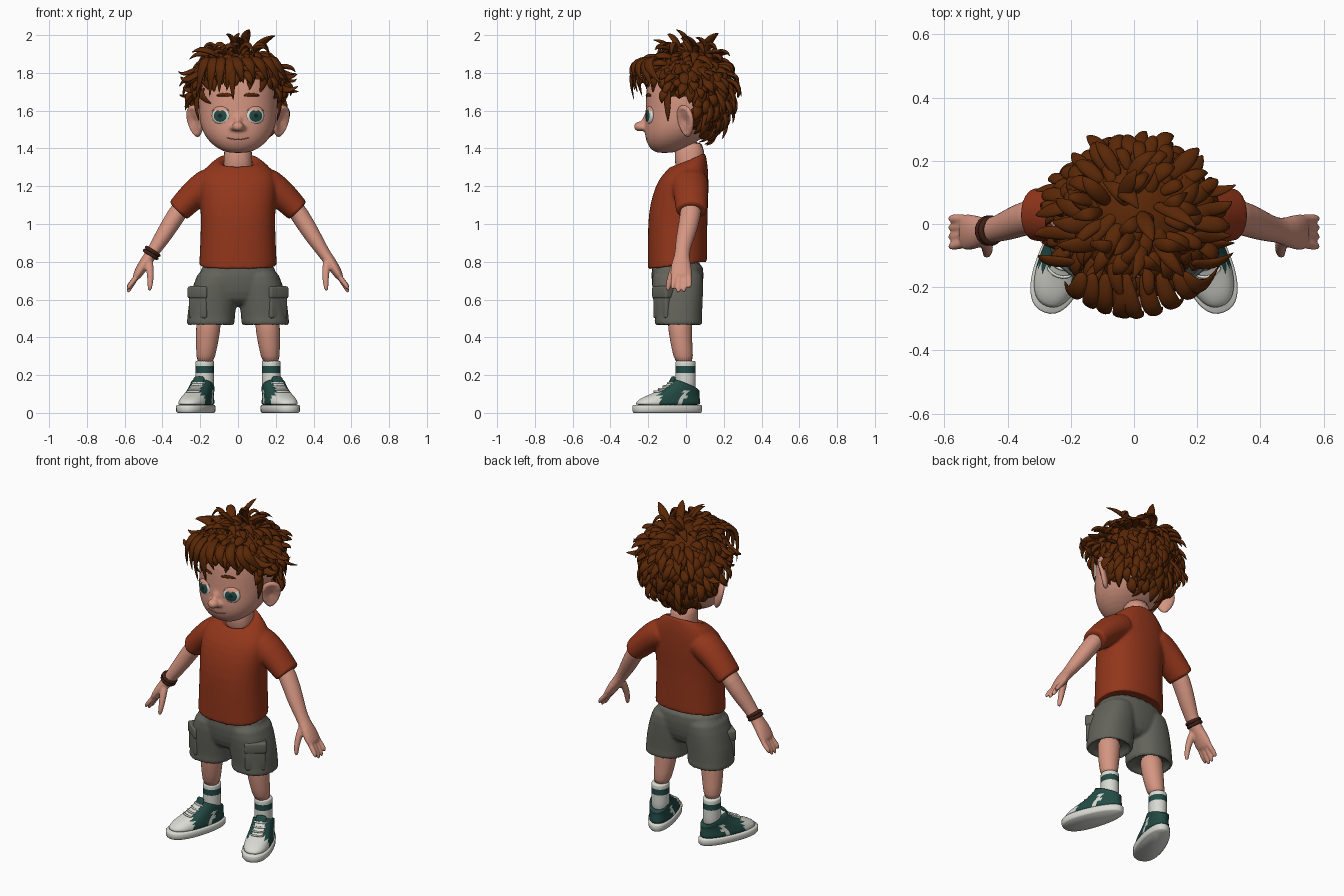
import bpy, bmesh, math, random
from math import sin, cos, pi, radians
from mathutils import Vector as V, Matrix
from mathutils.bvhtree import BVHTree

random.seed(4)
if "Cube" in bpy.data.objects:
    bpy.data.objects.remove(bpy.data.objects["Cube"])
new, move, spin = bmesh.new, Matrix.Translation, Matrix.Rotation

def material(name, *rgb):
    m = bpy.data.materials.new(name)
    m.use_nodes = True
    m.diffuse_color = (*rgb, 1)
    m.node_tree.nodes["Principled BSDF"].inputs["Base Color"].default_value = (*rgb, 1)
    return m

skin = material("skin", 0.66, 0.30, 0.22)
brown = material("hair brown", 0.1, 0.02, 0.002)
rust = material("rust shirt", 0.29, 0.037, 0.011)
grey = material("shorts grey", 0.125, 0.125, 0.105)
green = material("dark green", 0.017, 0.07, 0.06)
white = material("off white", 0.7, 0.7, 0.65)
leather = material("dark leather", 0.05, 0.015, 0.008)
lip = material("lip", 0.36, 0.12, 0.085)
black = material("pupil", 0.008, 0.02, 0.02)

def finish(name, bm, mats, rule=None, mirror=False, sub=1, voxel=0, matrix=Matrix()):
    bmesh.ops.recalc_face_normals(bm, faces=bm.faces)
    for f in bm.faces:
        f.smooth = True
        f.material_index = rule(f.calc_center_median()) if rule else 0
    bm.transform(matrix)
    ob = bpy.data.objects.new(name, bpy.data.meshes.new(name))
    bm.to_mesh(ob.data)
    bpy.context.collection.objects.link(ob)
    for m in mats:
        ob.data.materials.append(m)
    if sub:
        ob.modifiers.new("subdivide", "SUBSURF").levels = sub
        ob.modifiers["subdivide"].render_levels = sub
    if voxel:  # fuse overlapping parts into one soft surface
        fuse = ob.modifiers.new("fuse", "REMESH")
        fuse.mode, fuse.voxel_size, fuse.use_smooth_shade = "VOXEL", voxel, True
        ob.modifiers.new("soften", "SMOOTH").iterations = 4
    if mirror:
        ob.modifiers.new("mirror", "MIRROR")
    return ob

def loft(bm, rings):
    rows = [[bm.verts.new(p) for p in r] for r in rings]
    for a, b in zip(rows, rows[1:]):
        for i in range(len(a)):
            bm.faces.new((a[i - 1], a[i], b[i], b[i - 1]))
    bm.faces.new(rows[0][::-1])
    bm.faces.new(rows[-1])
    return bm

def stack(bm, rings, n=24, power=2.3, egg=0):
    """Horizontal rings: x, y, z, half width, half depth, optional slope."""
    out = []
    for x, y, z, rx, ry, *slope in rings:
        tilt, row = sum(slope), []
        for i in range(n):
            dx, dy = (math.copysign(abs(c) ** (2 / power), c) for c in (cos(2 * pi * i / n), sin(2 * pi * i / n)))
            row.append(V((x + rx * dx * (1 - egg * dy), y + ry * dy, z + tilt * ry * dy)))
        out.append(row)
    return loft(bm, out)

def tube(bm, pts, ref, n=12):
    """Rings across a path: x, y, z, radius along ref, other radius."""
    ps, out = [V(p[:3]) for p in pts], []
    for i, p in enumerate(ps):
        t = (ps[min(i + 1, len(ps) - 1)] - ps[max(i - 1, 0)]).normalized()
        u = (V(ref) - t * V(ref).dot(t)).normalized()
        a, b = u * pts[i][3], t.cross(u) * pts[i][4]
        out.append([p + a * cos(2 * pi * k / n) + b * sin(2 * pi * k / n) for k in range(n)])
    return loft(bm, out)

def ball(bm, centre, size, seg=24):
    bmesh.ops.create_uvsphere(bm, u_segments=seg, v_segments=seg, radius=1,
                              matrix=move(centre) @ Matrix.Diagonal((*size, 1)))
    return bm

# Head with nose, neck
bm = stack(new(), [
    (0, -.115, 1.376, .04, .035), (0, -.105, 1.386, .085, .072), (0, -.085, 1.42, .138, .12),
    (0, -.055, 1.47, .18, .165), (0, -.03, 1.53, .202, .189), (0, -.01, 1.6, .208, .204), (0, 0, 1.68, .211, .213),
    (0, 0, 1.76, .2, .205), (0, 0, 1.84, .165, .175), (0, 0, 1.9, .09, .1)], n=32, power=2.2)
ball(bm, (0, -.243, 1.516), (.033, .034, .027))
for s in (1, -1):
    ball(bm, (.024 * s, -.224, 1.51), (.018, .02, .016))
tube(bm, [(0, -.185, 1.62, .016, .012), (0, -.2, 1.58, .018, .016), (0, -.225, 1.535, .026, .022)], (1, 0, 0))
head = finish("head", bm, [skin], voxel=.009)
finish("neck", stack(new(), [(0, .02, 1.25, .09, .08), (0, .02, 1.33, .072, .075), (0, .015, 1.45, .078, .086)]), [skin])
bpy.context.view_layer.update()
face = BVHTree.FromObject(head, bpy.context.evaluated_depsgraph_get())

def on_face(x, z, lift=0):
    return face.ray_cast(V((x, -1, z)), V((0, 1, 0)))[0] - V((0, lift, 0))

# Eyes, eyelids and brows
for side, s in (("left", 1), ("right", -1)):
    place = move(on_face(.09 * s, 1.573, -.008)) @ V((.3 * s, -1, .02)).to_track_quat("Z", "Y").to_matrix().to_4x4()
    finish(side + "_eye", ball(new(), (0, 0, 0), (1, 1, 1)), [white, green, black],
           lambda c: 2 if c.z > .965 else 1 if c.z > .74 else 0, sub=0, matrix=place @ Matrix.Diagonal((.051, .046, .019, 1)))
    lid = ball(new(), (0, 0, 0), (1, 1, 1))
    bmesh.ops.delete(lid, geom=[v for v in lid.verts if v.co.y < .45], context="VERTS")
    finish(side + "_eyelid", lid, [skin], sub=0, matrix=place @ Matrix.Diagonal((.057, .052, .024, 1)))
    brow = [(*on_face(x * s, z, .002), r, .005) for x, z, r in
            ((.03, 1.678, .007), (.055, 1.685, .011), (.085, 1.686, .01), (.115, 1.679, .005))]
    finish(side + "_brow", tube(new(), brow, (0, 0, 1), 8), [brown])

# Mouth and ears
mouth = [(*on_face(x, 1.447 + 3 * x * x), .003, .003) for x in (-.06, -.04, -.02, 0, .02, .04, .06)]
finish("mouth", tube(new(), mouth, (0, 0, 1), 8), [lip])
ear = ball(new(), (0, 0, 0), (1, 1, 1))
for v in ear.verts:
    r = math.hypot(v.co.y, v.co.z)
    if v.co.x > 0 and r < .75:
        v.co.x -= .9 * (1 - r / .75) + .2
    v.co.y *= 1 + .25 * v.co.z
finish("ears", ear, [skin], mirror=True, matrix=move((.226, -.002, 1.545)) @ spin(radians(-46), 4, "Z")
       @ spin(radians(12), 4, "Y") @ Matrix.Diagonal((.024, .056, .086, 1)))

# Hair cap
C = V((0, .01, 1.7))

def hairline(y):
    return 1.79 if y < -.12 else 1.71 if y < .045 else 1.5

def scalp(d, r):
    return C + V((d.x * r, d.y * r * .97, d.z * r * (.98 if d.z > 0 else 1.08)))

cap = ball(new(), (0, 0, 0), (1, 1, 1), 32)
for v in cap.verts:
    v.co = scalp(v.co.copy(), .229)
bmesh.ops.delete(cap, geom=[v for v in cap.verts if v.co.z < hairline(v.co.y) - .04], context="VERTS")
finish("hair_cap", cap, [brown], sub=0)

# Hair locks
def lock(bm, a, b, c, w):
    a, b, c = V(a), V(b), V(c)
    pts = []
    for i, k in enumerate((.5, .9, 1, .85, .5, .06)):
        t = i / 5
        pts.append((*(a * (1 - t) ** 2 + b * 2 * t * (1 - t) + c * t * t), w * k, w * k * .5))
    tube(bm, pts, (c - a).cross((a + c) / 2 - C), 6)

def rnd(k):
    return V([random.uniform(-k, k) for _ in range(3)])

hair, count = new(), 460
crown = V((0, .2, 1)).normalized()
for i in range(count):
    z = 1 - 2 * (i + .5) / count
    r, a = math.sqrt(1 - z * z), i * 2.39996
    d = V((r * cos(a), r * sin(a), z))
    p = scalp(d, .234)
    if p.z > hairline(p.y):
        flow = (d * d.dot(crown) - crown + rnd(.5)).normalized()
        size = random.uniform(.08, .11) if p.y < .045 and z < .5 else random.uniform(.1, .14)
        mid = p + flow * size * .55 + d * random.uniform(.03, .055)
        tip = p + flow * size - d * random.uniform(-.005, .03) + rnd(.025)
        lock(hair, p - d * .015, mid, tip, random.uniform(.025, .035))
# Fringe sweeping over the forehead
for x, tx, tz in ((-.05, -.025, 1.65), (-.02, -.06, 1.7), (-.09, -.1, 1.69), (-.13, -.15, 1.67), (-.16, -.22, 1.66),
                  (-.03, .03, 1.74), (.03, .09, 1.76), (.08, .16, 1.745), (.13, .23, 1.72), (.15, .27, 1.74)):
    m = (x + tx) / 2
    lock(hair, (x, -.15, 1.88), (m, -.35 + 2 * m * m, 1.88), (tx, -.275 + 2 * tx * tx, tz), .036)
# Sideburns and side flicks
for s in (1, -1):
    lock(hair, (.2 * s, -.1, 1.75), (.24 * s, -.1, 1.65), (.205 * s, -.095, 1.54), .028)
    for y, z in ((-.12, 1.8), (-.04, 1.83), (.04, 1.79), (.1, 1.72), (-.08, 1.74)):
        lock(hair, (.18 * s, y, z + .02), V((.28 * s, y, z - .05)) + rnd(.03), V((.31 * s, y + .02, z - .02)) + rnd(.02), .027)
# Curls on the crown
for x, y, tx, ty in ((.06, -.06, .17, -.08), (.03, .02, -.06, -.04), (.09, .04, .17, .1), (-.05, -.08, -.15, -.06),
                     (-.1, .04, -.2, .02), (0, -.1, .09, -.15), (-.02, .1, .05, .17), (.02, -.03, -.05, -.16)):
    lock(hair, (x, y, 1.89), ((x + tx) / 2, (y + ty) / 2, 2.025), (tx, ty, 1.89), .028)
finish("hair_locks", hair, [brown])

# Shirt
bm = stack(new(), [
    (0, -.045, .8, .18, .13, .13), (0, -.045, .77, .207, .157, .13), (0, -.045, .79, .207, .158, .12),
    (0, -.045, .92, .2, .158), (0, -.043, 1.05, .197, .158), (0, -.03, 1.15, .206, .15), (0, -.015, 1.23, .21, .135),
    (0, .005, 1.29, .185, .112, .1), (0, .012, 1.335, .125, .095, .3), (0, .015, 1.346, .095, .082, .5),
    (0, .015, 1.31, .078, .07, .5)])
for s in (1, -1):
    tube(bm, [(s * x, y, z, a, b) for x, y, z, a, b in (
        (.08, .02, 1.245, .1, .08), (.17, .02, 1.21, .1, .088), (.25, .028, 1.14, .09, .076), (.314, .03, 1.073, .084, .067),
        (.32, .03, 1.067, .084, .067), (.318, .03, 1.069, .066, .05), (.295, .03, 1.095, .06, .045))], (0, 1, 0), 20)
finish("shirt", bm, [rust], voxel=.008)

# Arms and hands
bm = tube(new(), [
    (.26, .03, 1.14, .058, .05), (.33, .025, 1.045, .057, .051), (.39, 0, .945, .051, .046), (.43, -.015, .885, .043, .038),
    (.465, -.022, .83, .039, .032), (.5, -.026, .785, .055, .031), (.53, -.026, .735, .06, .025),
    (.545, -.026, .71, .055, .019)], (0, 1, 0), 16)
for y, tip in ((-.064, .655), (-.037, .637), (-.01, .64), (.016, .66)):
    tube(bm, [(.515, y * .9, .76, .016, .018), (.55, y, .7, .017, .016),
              (.577, y * 1.1, tip + .018, .016, .014), (.584, y * 1.1, tip - .003, .008, .008)], (0, 1, 0), 8)
tube(bm, [(.475, -.035, .82, .026, .026), (.465, -.068, .76, .022, .023), (.463, -.088, .7, .018, .018),
          (.467, -.096, .66, .015, .014), (.469, -.097, .645, .008, .008)], (0, 1, 0), 8)
finish("arms", bm, [skin], mirror=True, voxel=.006)

# Bracelet on the right wrist
tilt = V((-.54, 0, -.84)).to_track_quat("Z", "Y").to_euler()
for name, x, z in (("upper", -.452, .855), ("lower", -.462, .839)):
    bpy.ops.mesh.primitive_torus_add(location=(x, -.021, z), rotation=tilt, major_radius=.038, minor_radius=.01,
                                     major_segments=24, minor_segments=8)
    bpy.context.object.name = name + "_bracelet_cord"
    bpy.context.object.data.materials.append(leather)
    bpy.ops.object.shade_smooth()

# Shorts with cargo pockets
bm = stack(new(), [(0, -.045, .82, .19, .14), (0, -.045, .72, .21, .141), (0, -.045, .64, .2, .13), (0, -.045, .56, .1, .1)])
for s in (1, -1):
    stack(bm, [(s * x, y, z, a, b) for x, y, z, a, b in (
        (.105, -.045, .78, .097, .135), (.12, -.045, .68, .117, .138), (.135, -.042, .58, .128, .131), (.143, -.04, .5, .126, .125),
        (.143, -.04, .493, .128, .128), (.146, -.04, .462, .127, .127), (.146, -.04, .46, .108, .108), (.146, -.04, .51, .1, .1))])
finish("shorts", bm, [grey], voxel=.008)
for name, z, w, h, d in (("pockets", .57, .115, .14, .05), ("pocket_flaps", .638, .125, .065, .06)):
    bm = new()
    m = move((.204, -.122, z)) @ spin(radians(38), 4, "Z") @ Matrix.Diagonal((w, d, h, 1))
    bmesh.ops.create_cube(bm, size=1, matrix=m)
    bmesh.ops.bevel(bm, geom=bm.edges[:], offset=.012, segments=3, affect="EDGES", profile=.5)
    finish(name, bm, [grey], mirror=True, sub=0)

# Legs and socks
finish("legs", stack(new(), [(.152, -.035, .54, .07, .07), (.159, -.03, .42, .064, .062), (.166, -.022, .35, .056, .056),
                             (.175, -.008, .25, .046, .05)], power=2), [skin], mirror=True)
sock = [(.176, -.002, z, .05, .054) for z in (.08, .17, .212, .25, .27)] + [(.176, -.003, .277, .047, .051)]
finish("socks", stack(new(), sock, power=2), [white, green], lambda c: int(.21 < c.z < .252), mirror=True)

# Shoes
foot = move((.182, 0, 0)) @ spin(radians(20), 4, "Z")
finish("shoe_soles", stack(new(), [(0, -.105, 0, .072, .186), (0, -.105, .008, .079, .192), (0, -.105, .036, .08, .193),
                                   (0, -.105, .042, .075, .188)], n=40, egg=.14), [white], mirror=True, sub=0, matrix=foot)

def shoe_colour(c):
    panel = abs(c.y + .035 - (c.z - .09) * .6) < .016 and c.z < .125
    return int(c.y < -.17 or panel or (abs(c.x) < .026 and c.y < -.06))

finish("shoe_uppers", stack(new(), [
    (0, -.104, .035, .075, .184), (0, -.1, .055, .074, .179), (0, -.09, .076, .07, .165), (0, -.07, .093, .066, .143),
    (0, -.05, .108, .063, .122), (0, -.03, .12, .061, .105, -.1), (0, -.012, .135, .059, .086, -.25),
    (0, -.004, .15, .058, .073, -.4), (0, -.004, .153, .053, .066, -.4), (0, -.002, .14, .047, .056, -.4)],
    n=48, egg=.12), [green, white], shoe_colour, mirror=True, matrix=foot)
tongue = tube(new(), [(0, -.09, .15, .03, .01), (0, -.075, .175, .034, .01), (0, -.068, .195, .03, .008)], (1, 0, 0))
finish("shoe_tongues", tongue, [green], mirror=True, matrix=foot)
laces = new()
for y, z in ((-.182, .112), (-.157, .125), (-.13, .139), (-.104, .157)):
    tube(laces, [(x, y + 14 * x * x, z + .005 - abs(x) * .15, .007, .006) for x in (-.042, -.02, .02, .042)], (0, 0, 1), 6)
finish("shoe_laces", laces, [white], mirror=True, matrix=foot)
